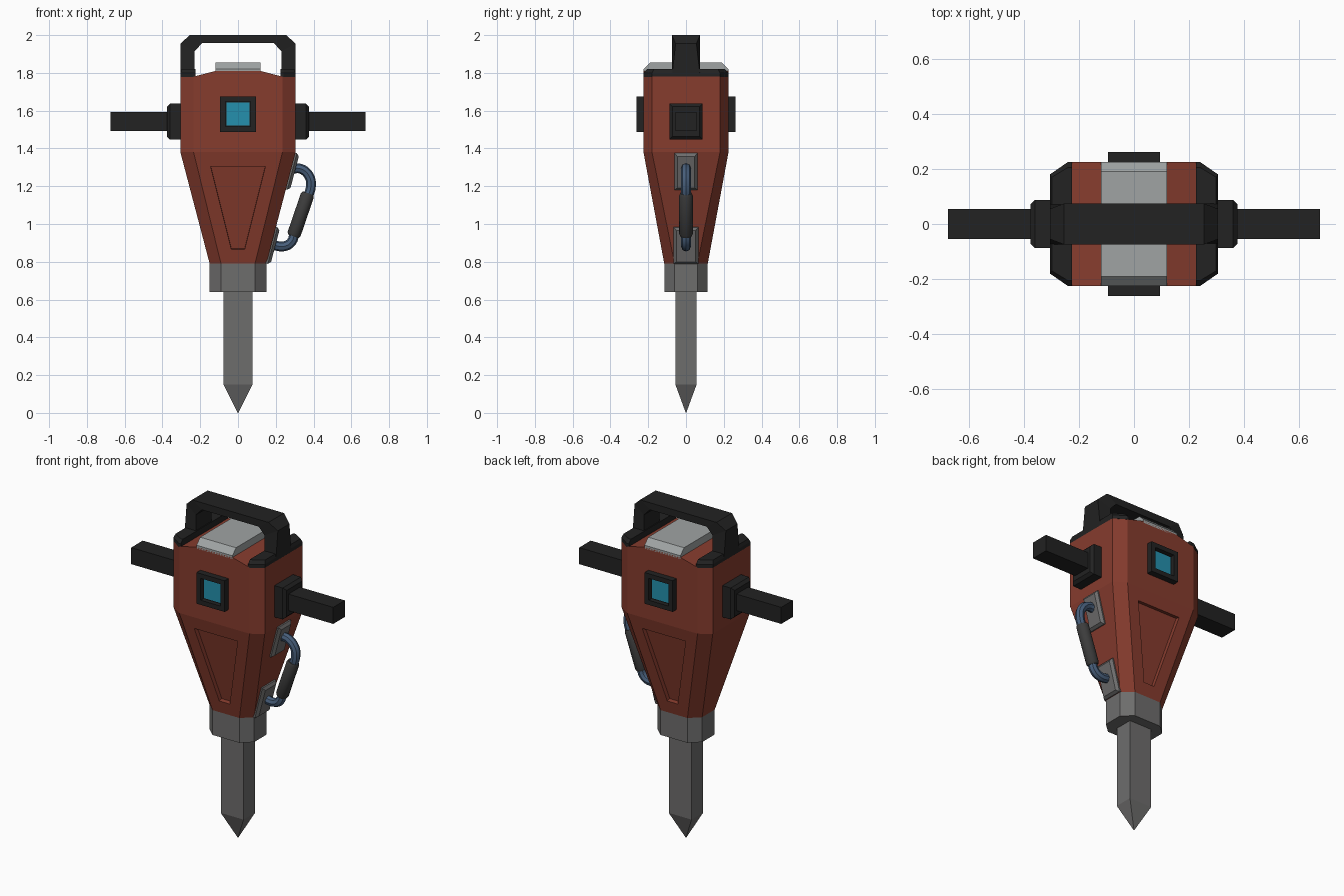
import bpy, bmesh, math
from mathutils import Vector

if "Cube" in bpy.data.objects:
    bpy.data.objects.remove(bpy.data.objects["Cube"])


def material(name, rgb):
    m = bpy.data.materials.new(name)
    m.diffuse_color = (*rgb, 1)
    m.use_nodes = True
    m.node_tree.nodes["Principled BSDF"].inputs["Base Color"].default_value = m.diffuse_color
    return m


RUST = material("rust_red", (0.24, 0.045, 0.027))
BLACK = material("black", (0.016, 0.016, 0.016))
STEEL = material("steel_grey", (0.155, 0.153, 0.152))
LIGHT = material("light_grey", (0.35, 0.37, 0.37))
CYAN = material("cyan", (0.018, 0.28, 0.42))
BLUE = material("hose_blue", (0.065, 0.115, 0.20))
GRIP = material("grip_grey", (0.045, 0.045, 0.045))


def make(name, verts, faces, mat):
    me = bpy.data.meshes.new(name)
    me.from_pydata([tuple(v) for v in verts], [], faces)
    bm = bmesh.new()
    bm.from_mesh(me)
    bmesh.ops.recalc_face_normals(bm, faces=bm.faces)
    bm.to_mesh(me)
    bm.free()
    me.materials.append(mat)
    ob = bpy.data.objects.new(name, me)
    bpy.context.collection.objects.link(ob)
    return ob


def loft(name, rings, mat):
    """Skin a stack of equal-sized rings and cap both ends."""
    n = len(rings[0])
    faces = [[k * n + i, k * n + (i + 1) % n, (k + 1) * n + (i + 1) % n, (k + 1) * n + i]
             for k in range(len(rings) - 1) for i in range(n)]
    faces += [list(range(n)), [(len(rings) - 1) * n + i for i in range(n)]]
    return make(name, [v for r in rings for v in r], faces, mat)


def octagon(z, x, y, cx, cy):
    """Rectangle with cut corners, starting at the front edge."""
    return [(-cx, -y, z), (cx, -y, z), (x, -cy, z), (x, cy, z),
            (cx, y, z), (-cx, y, z), (-x, cy, z), (-x, -cy, z)]


def rect(z, x, y):
    return [(-x, -y, z), (x, -y, z), (x, y, z), (-x, y, z)]


# Chisel bit: rectangular shaft with pointed tip
loft("chisel_bit", [rect(0, 0.001, 0.001), rect(0.15, 0.076, 0.056),
                    rect(0.66, 0.076, 0.056)], STEEL)

# Collar
loft("collar", [octagon(0.64, 0.15, 0.115, 0.09, 0.06),
                octagon(0.79, 0.15, 0.115, 0.09, 0.06)], STEEL)

# Body: tapered lower housing, straight upper housing, raised roof,
# with a sunken panel in the front and back of the taper
verts = (octagon(0.79, 0.15, 0.115, 0.09, 0.06) + octagon(1.38, 0.305, 0.225, 0.235, 0.18)
         + octagon(1.78, 0.305, 0.225, 0.235, 0.18)
         + [(-0.12, -0.225, 1.81), (0.12, -0.225, 1.81), (0.12, 0.225, 1.81), (-0.12, 0.225, 1.81)])
faces = [list(range(8)), [24, 25, 26, 27], [16, 24, 27, 21], [17, 20, 26, 25],
         [16, 21, 22, 23], [17, 18, 19, 20],
         [8, 9, 17, 25, 24, 16], [12, 13, 21, 27, 26, 20]]
for i in range(8):
    j = (i + 1) % 8
    if i not in (0, 4):
        faces += [[i, j, 8 + j, 8 + i], [8 + i, 8 + j, 16 + j, 16 + i]]
for side, outer in ((-1, [0, 1, 9, 8]), (1, [5, 4, 12, 13])):
    start = len(verts)
    for depth in (0, 0.025):
        for x, z in ((-0.035, 0.865), (0.035, 0.865), (0.145, 1.305), (-0.145, 1.305)):
            y = 0.115 + (z - 0.79) / 0.59 * 0.11
            verts.append((x, side * (y - depth), z + depth * 0.18))
    rim = [start + k for k in range(4)]
    floor = [start + 4 + k for k in range(4)]
    for k in range(4):
        m = (k + 1) % 4
        faces += [[outer[k], outer[m], rim[m], rim[k]], [rim[k], rim[m], floor[m], floor[k]]]
    faces.append(floor)
make("body", verts, faces, RUST)

# Roof cap with sloped front and back
loft("roof_cap", [rect(1.80, 0.12, 0.225), rect(1.82, 0.12, 0.225),
                  rect(1.855, 0.12, 0.19)], LIGHT)

# Black shoulder plates, side handle mounts and bars
for s, label in ((1, "right"), (-1, "left")):
    def shoulder(z, d):
        return [(s * x, y, z) for x, y in
                ((0.225, -0.225 + d), (0.24, -0.225 + d), (0.305 - d / 3, -0.18 + d / 2),
                 (0.305 - d / 3, 0.18 - d / 2), (0.24, 0.225 - d), (0.225, 0.225 - d))]
    loft(label + "_shoulder", [shoulder(1.778, 0), shoulder(1.80, 0), shoulder(1.82, 0.02)], BLACK)

    def side_rect(x, y, z):
        return [(s * x, a * y, 1.542 + b * z) for a, b in ((-1, -1), (1, -1), (1, 1), (-1, 1))]
    loft(label + "_handle_mount", [side_rect(0.30, 0.088, 0.095), side_rect(0.36, 0.088, 0.095),
                                   side_rect(0.376, 0.072, 0.079)], BLACK)
    loft(label + "_handle_bar", [side_rect(0.37, 0.055, 0.05),
                                 side_rect(0.675, 0.055, 0.05)], BLACK)

# Carrying handle: arch with cut corners, narrowed on its outer corners
outer = [(0.305, 1.79, 0.074), (0.305, 1.955, 0.055), (0.255, 2.0, 0.074)]
inner = [(0.23, 1.79, 0.074), (0.23, 1.915, 0.074), (0.19, 1.957, 0.074)]
sections = []
for (ox, oz, ow), (ix, iz, iw) in zip(outer, inner):
    sections.append([(ox, -ow, oz), (ox, ow, oz), (ix, iw, iz), (ix, -iw, iz)])
sections += [[(-x, y, z) for x, y, z in r] for r in reversed(sections)]
loft("carrying_handle", sections, BLACK)

# Display on the front and back: square frame around a sunken screen
for s, label in ((-1, "front"), (1, "back")):
    def square(y, h):
        return [(a * h, s * y, 1.582 + b * h) for a, b in ((-1, -1), (1, -1), (1, 1), (-1, 1))]
    loft(label + "_display_frame", [square(0.215, 0.094), square(0.262, 0.094),
                                    square(0.262, 0.066), square(0.235, 0.066)], BLACK)
    loft(label + "_screen", [square(0.23, 0.06), square(0.24, 0.06)], CYAN)

# Hose brackets lying on the tapered right side
slope = Vector((0.155, 0, 0.59)).normalized()
normal = Vector((slope.z, 0, -slope.x))
for label, z, w in (("upper", 1.28, 0.06), ("lower", 0.888, 0.065)):
    mid = Vector((0.15 + (z - 0.79) / 0.59 * 0.155, 0, z))

    def pad(h, inset):
        return [mid + normal * h + slope * a * (0.1 - inset) + Vector((0, b * (w - inset), 0))
                for a, b in ((-1, -1), (1, -1), (1, 1), (-1, 1))]
    loft(label + "_hose_bracket", [pad(-0.01, 0), pad(0.008, 0), pad(0.022, 0.014)], STEEL)


# Hose ends and the grip between them
def tube(name, path, radius, mat):
    cu = bpy.data.curves.new(name, "CURVE")
    cu.dimensions = "3D"
    cu.bevel_depth, cu.bevel_resolution, cu.resolution_u = radius, 2, 4
    cu.use_fill_caps = True
    sp = cu.splines.new("BEZIER")
    sp.bezier_points.add(len(path) - 1)
    for p, (x, z) in zip(sp.bezier_points, path):
        p.co = (x, 0, z)
        p.handle_left_type = p.handle_right_type = "AUTO"
    cu.materials.append(mat)
    ob = bpy.data.objects.new(name, cu)
    bpy.context.collection.objects.link(ob)
    bpy.ops.object.select_all(action="DESELECT")
    ob.select_set(True)
    bpy.context.view_layer.objects.active = ob
    bpy.ops.object.convert(target="MESH")
    bpy.ops.object.shade_smooth_by_angle(angle=math.radians(40))


tube("upper_hose", [(0.28, 1.29), (0.33, 1.293), (0.376, 1.255), (0.386, 1.2), (0.368, 1.14)], 0.026, BLUE)
tube("lower_hose", [(0.3, 0.955), (0.283, 0.905), (0.245, 0.882), (0.185, 0.888)], 0.026, BLUE)

axis = Vector((0.293 - 0.371, 0, 0.935 - 1.163))
along = axis.normalized()
across = Vector((along.z, 0, -along.x))


def grip_ring(t, r):
    c = Vector((0.371, 0, 1.163)) + axis * t
    return [c + across * r * math.cos(k * math.pi / 6) + Vector((0, r * math.sin(k * math.pi / 6), 0))
            for k in range(12)]


grip = loft("hose_grip", [grip_ring(0, 0.03), grip_ring(0.05, 0.036),
                          grip_ring(0.95, 0.036), grip_ring(1, 0.03)], GRIP)
bpy.ops.object.select_all(action="DESELECT")
grip.select_set(True)
bpy.context.view_layer.objects.active = grip
bpy.ops.object.shade_smooth_by_angle(angle=math.radians(35))
